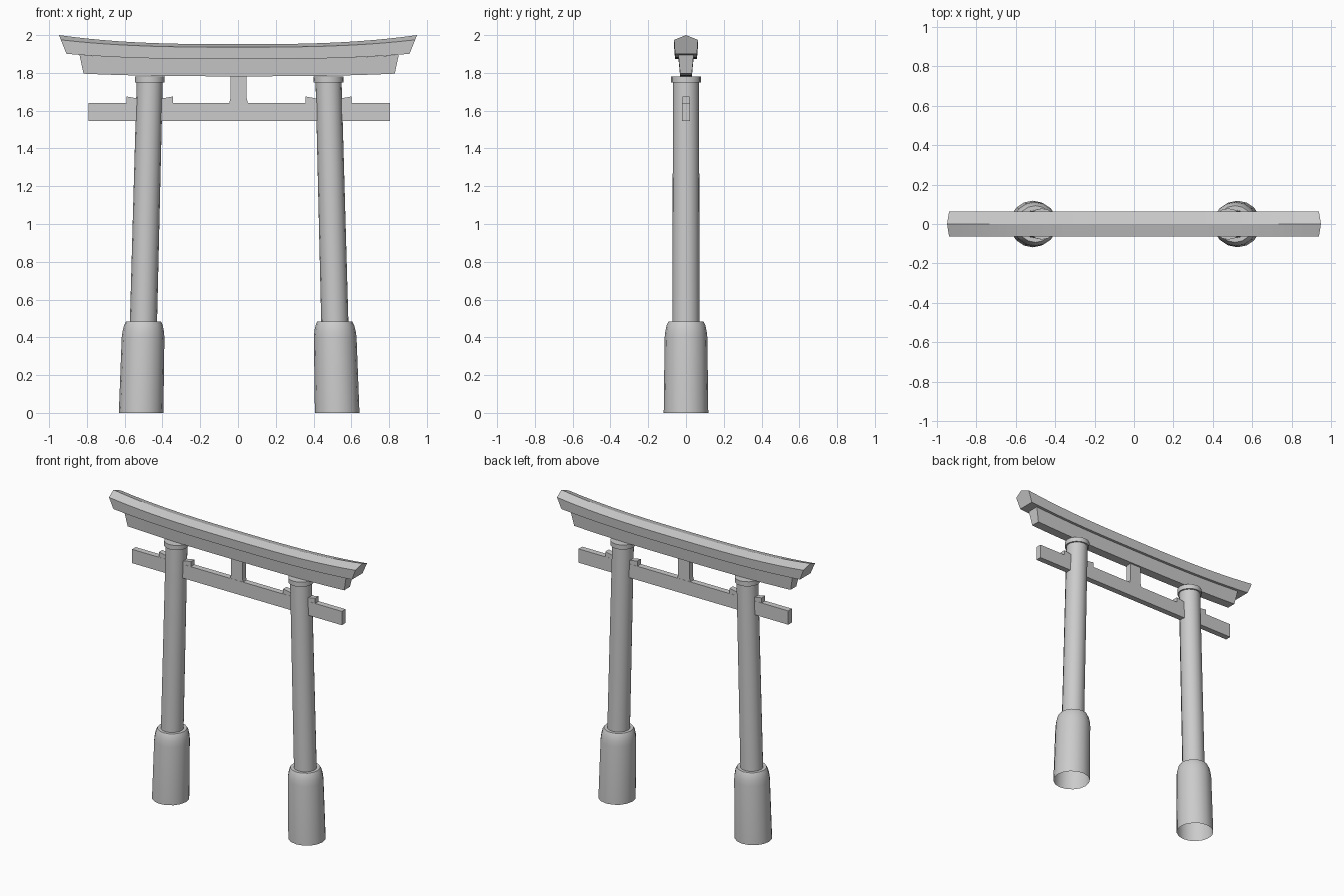
import bpy, bmesh, math

cube = bpy.data.objects.get("Cube")
if cube:
    bpy.data.objects.remove(cube, do_unlink=True)

GREY = (0.6, 0.6, 0.6, 1)
stone = bpy.data.materials.new("stone grey")
stone.use_nodes = True
stone.diffuse_color = GREY
stone.node_tree.nodes["Principled BSDF"].inputs["Base Color"].default_value = GREY

MID = 0.006   # the posts and tie beam share this centre
SIDES = 16


def finish(name, bm, angle=25):
    bmesh.ops.recalc_face_normals(bm, faces=bm.faces)
    mesh = bpy.data.meshes.new(name)
    bm.to_mesh(mesh)
    bm.free()
    mesh.materials.append(stone)
    ob = bpy.data.objects.new(name, mesh)
    bpy.context.collection.objects.link(ob)
    bpy.ops.object.select_all(action='DESELECT')
    ob.select_set(True)
    bpy.context.view_layer.objects.active = ob
    bpy.ops.object.shade_smooth_by_angle(angle=math.radians(angle))
    return ob


def loft(name, rings, closed_start=True, closed_end=True, angle=25):
    """Skin a list of rings, each a list of points."""
    bm = bmesh.new()
    rows = [[bm.verts.new(p) for p in ring] for ring in rings]
    n = len(rows[0])
    for a, b in zip(rows, rows[1:]):
        for i in range(n):
            j = (i + 1) % n
            bm.faces.new((a[i], a[j], b[j], b[i]))
    if closed_start:
        bm.faces.new(rows[0])
    if closed_end:
        bm.faces.new(rows[-1])
    return finish(name, bm, angle)


def leaning_post(name, side, profile, **caps):
    """Round part following the inward lean; profile is (radius, z)."""
    rings = []
    for r, z in profile:
        cx = MID + side * (0.519 - 0.026 * z)
        rings.append([(cx + r * math.cos(k * math.tau / SIDES),
                       r * math.sin(k * math.tau / SIDES), z) for k in range(SIDES)])
    return loft(name, rings, angle=40, **caps)


def curved_beam(name, section, cx=0, steps=24):
    """Upswept beam; section is (y, middle z, end rise, half length)."""
    rings = []
    for k in range(steps + 1):
        t = 2 * k / steps - 1
        rings.append([(cx + t * half, y, z + rise * abs(t) ** 2.8)
                      for y, z, rise, half in section])
    return loft(name, rings, angle=15)


def plate(name, outline, depth):
    """Outline in x and z, extruded evenly to front and back."""
    return loft(name, [[(x, y, z) for x, z in outline] for y in (-depth, depth)])


# Posts with footings, collars and wedges
for label, side in (("left", 1), ("right", -1)):
    leaning_post(label + "_footing", side,
                 [(0.118, 0), (0.113, 0.40), (0.109, 0.435), (0.102, 0.465),
                  (0.093, 0.483), (0.068, 0.483)], closed_start=False, closed_end=False)
    leaning_post(label + "_post", side, [(0.072, 0.478), (0.069, 1.755)])
    leaning_post(label + "_collar", side, [(0.079, 1.75), (0.079, 1.782)])
    cx = MID + side * 0.473
    for place, d in (("outer", 1), ("inner", -1)):
        s = side * d
        plate(f"{label}_{place}_wedge",
              [(cx + s * 0.05, 1.635), (cx + s * 0.122, 1.635),
               (cx + s * 0.122, 1.675), (cx + s * 0.05, 1.662)], 0.019)

# Tie beam and the short strut above it
plate("tie_beam", [(MID + x, z) for x, z in
                   ((-0.798, 1.545), (0.798, 1.545), (0.798, 1.64), (-0.798, 1.64))], 0.02)
plate("centre_strut", [(-0.048, 1.635), (0.054, 1.635), (0.046, 1.665),
                       (0.046, 1.79), (-0.04, 1.79), (-0.04, 1.665)], 0.019)

# Lower lintel and ridged top lintel
curved_beam("lower_lintel", [(-0.031, 1.782, 0.014, 0.824), (0.031, 1.782, 0.014, 0.824),
                             (0.04, 1.874, 0.021, 0.845), (-0.04, 1.874, 0.021, 0.845)], MID)
curved_beam("top_lintel", [(-0.058, 1.873, 0.028, 0.908), (0.058, 1.873, 0.028, 0.908),
                           (0.063, 1.936, 0.039, 0.938), (0, 1.952, 0.048, 0.948),
                           (-0.063, 1.936, 0.039, 0.938)])
